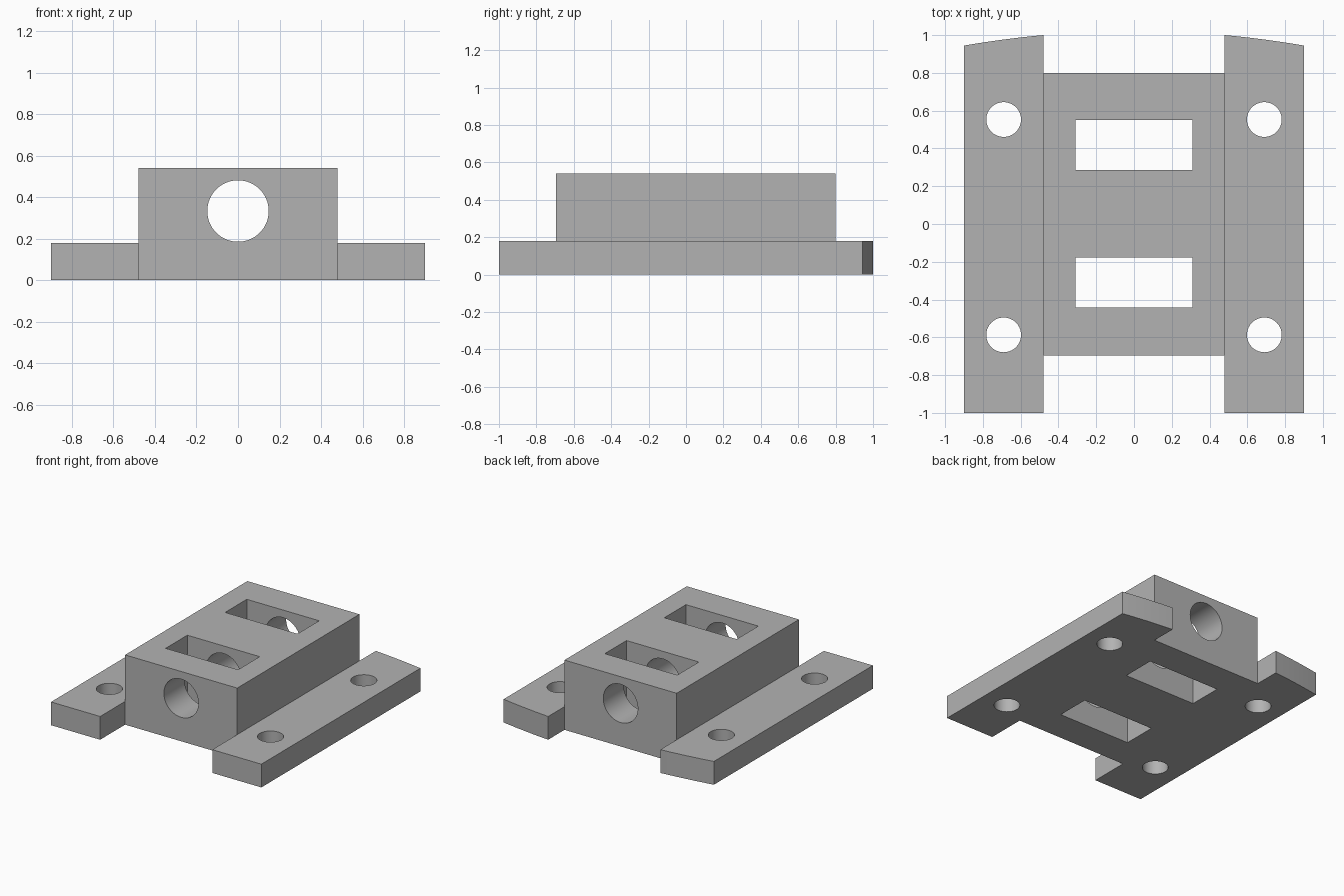
import bpy, bmesh, math

old = bpy.data.objects.get("Cube")
if old:
    bpy.data.objects.remove(old, do_unlink=True)

HALF_W, BLOCK_W = 0.90, 0.48        # outer and block half widths
FLANGE_H, BLOCK_H = 0.18, 0.54
FRONT, BACK = -0.695, 0.80          # block ends
ARC_R = 5.27                        # curve of the flange back ends

grey = bpy.data.materials.new("plain grey")
grey.use_nodes = True
grey.diffuse_color = (0.45, 0.45, 0.45, 1)
grey.node_tree.nodes["Principled BSDF"].inputs["Base Color"].default_value = grey.diffuse_color


def prism(name, outline, z0, z1):
    """Extrude a closed xy outline from z0 to z1."""
    bm = bmesh.new()
    face = bm.faces.new([bm.verts.new((x, y, z0)) for x, y in outline])
    top = bmesh.ops.extrude_face_region(bm, geom=[face])["geom"]
    verts = [v for v in top if isinstance(v, bmesh.types.BMVert)]
    bmesh.ops.translate(bm, vec=(0, 0, z1 - z0), verts=verts)
    bmesh.ops.recalc_face_normals(bm, faces=bm.faces)
    mesh = bpy.data.meshes.new(name)
    bm.to_mesh(mesh)
    bm.free()
    mesh.materials.append(grey)
    obj = bpy.data.objects.new(name, mesh)
    bpy.context.collection.objects.link(obj)
    return obj


def box(name, x0, x1, y0, y1, z0, z1):
    return prism(name, [(x0, y0), (x1, y0), (x1, y1), (x0, y1)], z0, z1)


def cylinder(name, radius, depth, location, rotation=(0, 0, 0)):
    bpy.ops.mesh.primitive_cylinder_add(vertices=64, radius=radius, depth=depth,
                                        location=location, rotation=rotation)
    obj = bpy.context.object
    obj.name = name
    obj.data.materials.append(grey)
    return obj


def combine(target, tool, operation):
    """Apply an exact boolean and discard the tool."""
    mod = target.modifiers.new(operation, 'BOOLEAN')
    mod.operation, mod.solver, mod.object = operation, 'EXACT', tool
    bpy.context.view_layer.objects.active = target
    bpy.ops.object.modifier_apply(modifier=mod.name)
    bpy.data.objects.remove(tool, do_unlink=True)


# Raised central block
body = box("bearing_block", -BLOCK_W, BLOCK_W, FRONT, BACK, 0, BLOCK_H)

# Side flanges with gently curved back ends
steps = 10
xs = [HALF_W + (BLOCK_W - HALF_W) * i / steps for i in range(steps + 1)]
drop = math.sqrt(ARC_R ** 2 - BLOCK_W ** 2)
back_curve = [(x, 1 + math.sqrt(ARC_R ** 2 - x * x) - drop) for x in xs]
for side in (-1, 1):
    outline = [(BLOCK_W, -1), (HALF_W, -1)] + back_curve
    flange = prism("flange", [(side * x, y) for x, y in outline], 0, FLANGE_H)
    combine(body, flange, 'UNION')

# Shaft bore from front to back
bore = cylinder("bore", 0.148, 3, (0, 0, 0.333), (math.pi / 2, 0, 0))
combine(body, bore, 'DIFFERENCE')

# Rectangular slots through the block
for y0, y1 in ((0.285, 0.55), (-0.442, -0.177)):
    combine(body, box("slot", -0.31, 0.31, y0, y1, -0.5, 1), 'DIFFERENCE')

# Mounting holes in the flanges
for x in (-0.69, 0.69):
    for y in (0.553, -0.587):
        combine(body, cylinder("hole", 0.092, 1, (x, y, 0)), 'DIFFERENCE')

# Smooth hole walls, crisp edges
bpy.ops.object.select_all(action='DESELECT')
body.select_set(True)
bpy.context.view_layer.objects.active = body
bpy.ops.object.shade_smooth_by_angle(angle=math.radians(30))
